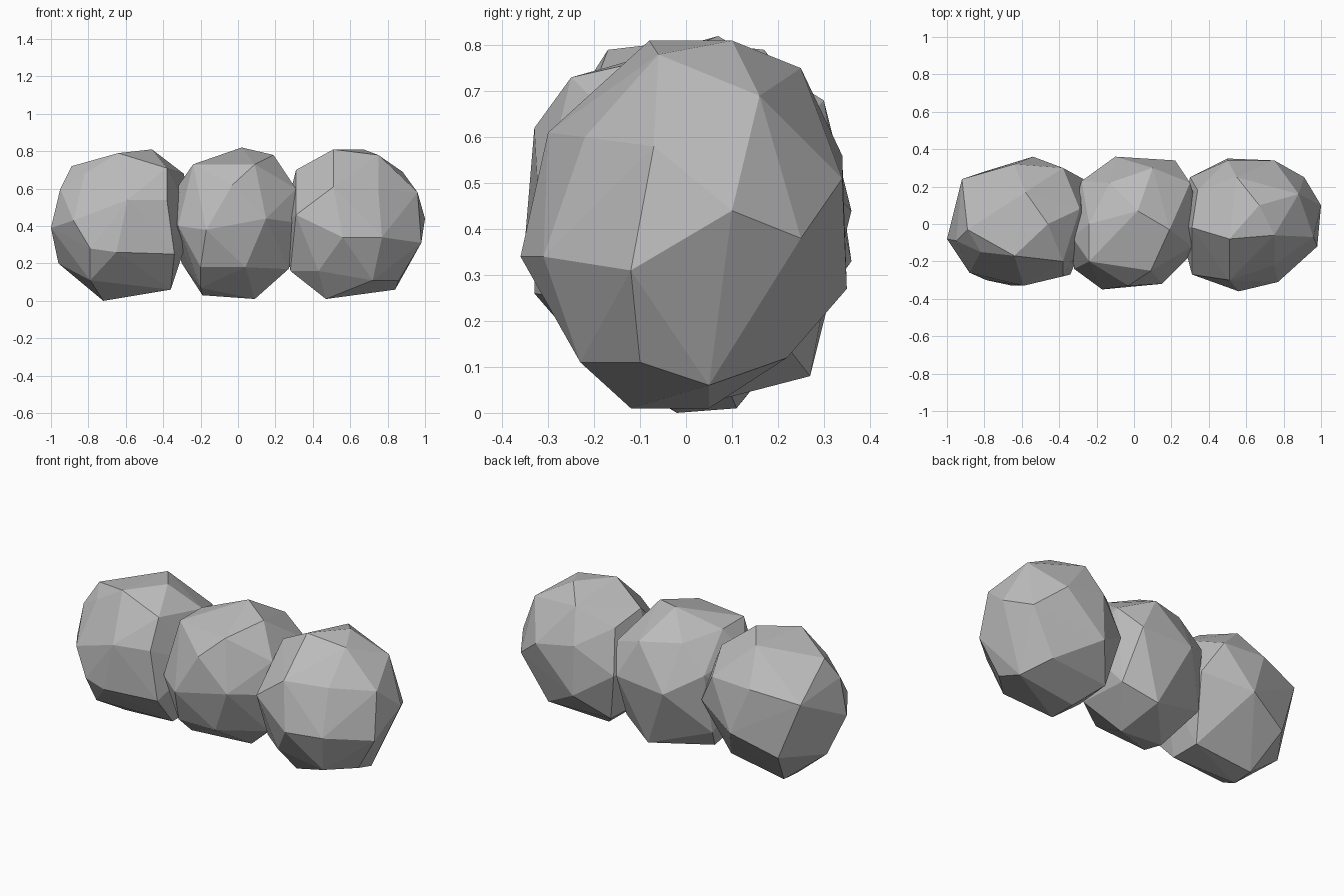
import bpy
import bmesh
from mathutils import Vector

default_cube = bpy.data.objects.get("Cube")
if default_cube:
    bpy.data.objects.remove(default_cube, do_unlink=True)

# Plain grey stone
stone = bpy.data.materials.new("grey_stone")
stone.use_nodes = True
grey = (0.5, 0.5, 0.5, 1.0)
stone.diffuse_color = grey
stone.node_tree.nodes["Principled BSDF"].inputs["Base Color"].default_value = grey


def make_rock(name, corners):
    """Wrap a faceted convex rock around its corners, given in hundredths of a unit."""
    bm = bmesh.new()
    for corner in corners:
        bm.verts.new(Vector(corner) / 100)
    hull = bmesh.ops.convex_hull(bm, input=bm.verts[:])
    # Drop corners that fell inside the rock
    inside = {v for v in hull["geom_interior"] if isinstance(v, bmesh.types.BMVert)}
    bmesh.ops.delete(bm, geom=list(inside), context="VERTS")
    bmesh.ops.recalc_face_normals(bm, faces=bm.faces[:])
    for face in bm.faces:
        face.smooth = False
    mesh = bpy.data.meshes.new(name)
    bm.to_mesh(mesh)
    bm.free()
    mesh.materials.append(stone)
    rock = bpy.data.objects.new(name, mesh)
    bpy.context.scene.collection.objects.link(rock)
    return rock


# Rock on the model's right: crown, waist, then underside
make_rock("right_rock", [
    (-46, 0, 81), (-58, 17, 79), (-64, -17, 79), (-89, -3, 72), (-82, -15, 68),
    (-38, -20, 71), (-29, 8, 68), (-64, 32, 60), (-38, 30, 60), (-95, -9, 60),
    (-59, -33, 54), (-38, -28, 54), (-92, 24, 55), (-100, -8, 39), (-88, -26, 43),
    (-27, 24, 41), (-24, -2, 42), (-54, 36, 33), (-65, -33, 26), (-79, -30, 28),
    (-34, -27, 25), (-96, 5, 20), (-80, 28, 22), (-79, -20, 11), (-72, 11, 1),
    (-72, -2, 0), (-36, 9, 6), (-36, -10, 6),
])

# Middle rock
make_rock("middle_rock", [
    (2, 7, 82), (19, -3, 78), (9, -25, 73), (-24, -20, 73), (-24, 0, 73),
    (-13, 22, 70), (10, 30, 68), (-3, -33, 62), (30, 22, 60), (31, -12, 60),
    (-33, -7, 60), (-28, 23, 55), (-32, -24, 40), (-36, 0, 40), (36, 2, 42),
    (-17, -35, 38), (15, -32, 44), (30, -17, 42), (-10, 36, 44), (22, 34, 46),
    (4, -27, 18), (-20, -27, 18), (27, -10, 17), (25, 20, 17), (-30, 18, 20),
    (-20, -15, 7), (-19, 0, 3), (9, 0, 1), (6, 27, 8),
])

# Rock on the model's left
make_rock("left_rock", [
    (67, 10, 81), (51, -8, 81), (75, -6, 78), (55, 25, 75), (88, 16, 69),
    (31, -2, 70), (51, -30, 61), (75, -22, 60), (96, -7, 58), (34, 18, 65),
    (50, 34, 56), (75, 34, 51), (100, 10, 44), (91, 25, 38), (31, -27, 46),
    (24, 0, 42), (30, 25, 40), (56, -36, 34), (77, -31, 34), (98, -12, 31),
    (50, 35, 27), (43, -24, 16), (72, -23, 11), (86, -10, 11), (84, 5, 6),
    (75, 22, 12), (36, 19, 11), (47, -12, 1), (47, 5, 1), (28, -12, 16),
])
